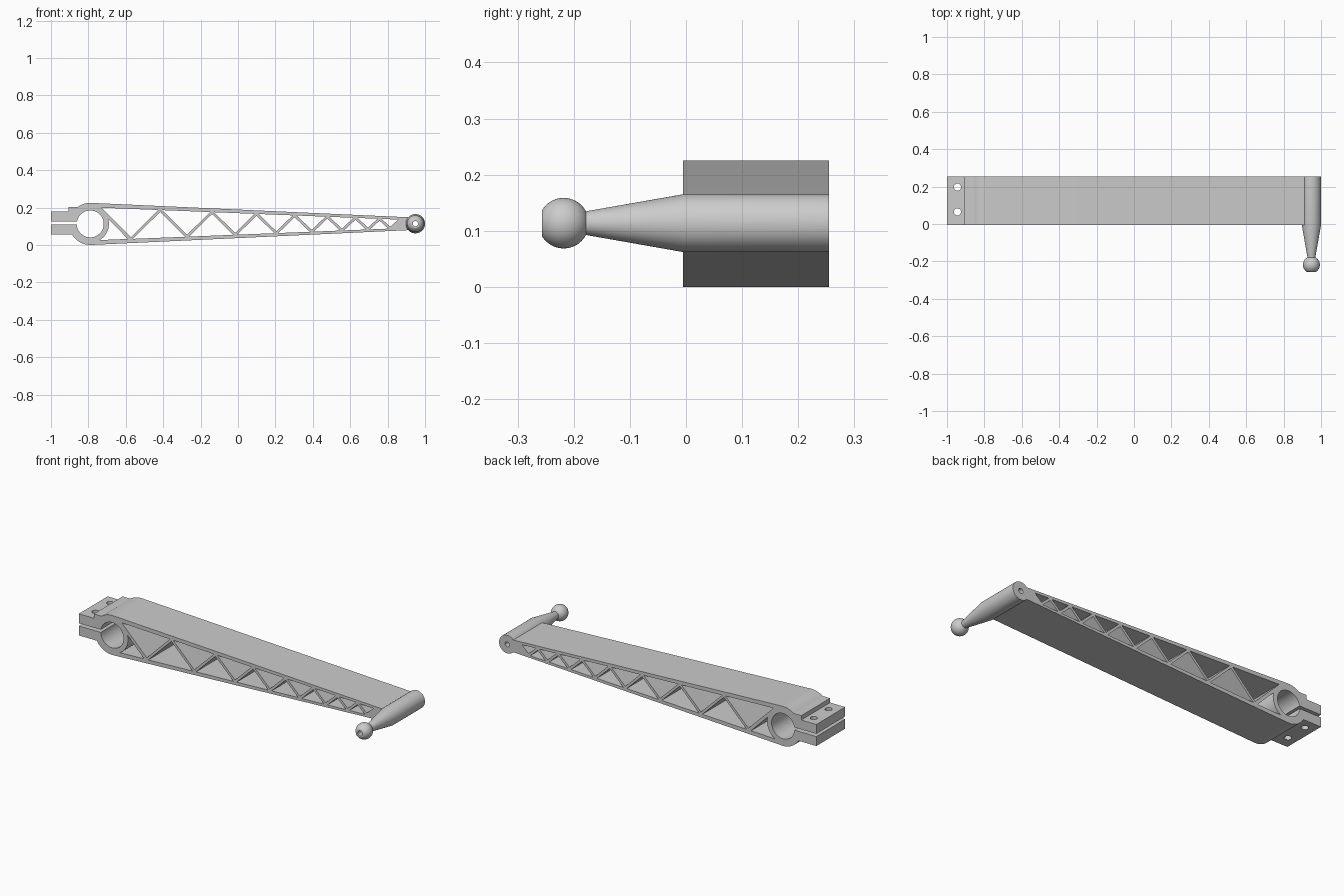
import bpy, bmesh
from math import sin, cos, radians, sqrt
from mathutils import Vector, Matrix

if "Cube" in bpy.data.objects:
    bpy.data.objects.remove(bpy.data.objects["Cube"])

ZC = 0.1125                 # centre height of the arm
Y0, Y1 = -0.005, 0.255      # front and back of the arm
CX = -0.79                  # clamp bore centre
BX, BR = 0.9485, 0.0515     # pin boss centre and radius


def arc(cx, cz, r, a0, a1, n):
    return [(cx + r * cos(radians(a0 + (a1 - a0) * i / n)),
             cz + r * sin(radians(a0 + (a1 - a0) * i / n))) for i in range(n + 1)]


def half(x):                # outer half height of the tapered arm
    return 0.1125 - 0.0458 * (x + 0.79)


def inner(x, side):         # inner edge of the top (+1) or bottom (-1) chord
    return ZC + side * (half(x) - (0.0235 - 0.0058 * (x + 0.79)))


def pocket(a, b, c, t):     # triangle with its two sides moved in by t, base a-c kept
    ac, ab, cb = (c - a).normalized(), (b - a).normalized(), (b - c).normalized()
    mid = (-ab - cb).normalized()
    return [a + ac * t / sin(ac.angle(ab)),
            b + mid * t / sin(mid.angle(-ab)),
            c - ac * t / sin((-ac).angle(cb))]


def finish(obj):
    bpy.ops.object.select_all(action='DESELECT')
    obj.select_set(True)
    bpy.context.view_layer.objects.active = obj
    bpy.ops.object.shade_smooth_by_angle(angle=radians(30))


def mesh_object(name, bm):
    me = bpy.data.meshes.new(name)
    bm.to_mesh(me)
    bm.free()
    obj = bpy.data.objects.new(name, me)
    bpy.context.collection.objects.link(obj)
    return obj


# arm outline: split clamp jaws, ring, tapered beam, seat for the boss
outline = [(-1, 0.178), (-0.905, 0.178), (-0.905, 0.203)]
outline += arc(CX, ZC, 0.1125, 126.4, 87.4, 12)
outline += arc(BX, ZC + 0.001, BR - 0.0005, 137.5, 222.5, 12)
outline += arc(CX, ZC, 0.1125, 272.6, 210.7, 16)
outline += [(-1, 0.055), (-1, 0.109)]
outline += arc(CX, ZC, 0.072, 182.8, 530.4, 64)
outline += [(-1, 0.1245)]
loops = [outline]

# zigzag truss: pockets between diagonals that shrink toward the tip
T = 0.0072
xs, step = [-0.74], 0.168
while xs[-1] + step < 0.9:
    xs.append(xs[-1] + step)
    step *= 0.926
pts = [Vector((x, inner(x, 1 if i % 2 == 0 else -1))) for i, x in enumerate(xs)]
for a, b, c in zip(pts, pts[1:], pts[2:]):
    loops.append(pocket(a, b, c, T))
loops.append(arc(CX, ZC, 0.1, 15, -60, 12) + [(xs[1] - 0.017, inner(xs[1], -1))])

cu = bpy.data.curves.new("truss_arm", 'CURVE')
cu.dimensions = '2D'
cu.fill_mode = 'BOTH'
cu.extrude = (Y1 - Y0) / 2
for loop in loops:
    sp = cu.splines.new('POLY')
    sp.points.add(len(loop) - 1)
    for p, co in zip(sp.points, loop):
        p.co = (co[0], co[1], 0, 1)
    sp.use_cyclic_u = True
curve_obj = bpy.data.objects.new("arm_profile", cu)
bpy.context.collection.objects.link(curve_obj)
bpy.context.view_layer.update()
bm = bmesh.new()
bm.from_mesh(curve_obj.to_mesh())
bpy.data.objects.remove(curve_obj)
bmesh.ops.remove_doubles(bm, verts=bm.verts, dist=1e-5)
bmesh.ops.transform(bm, verts=bm.verts, matrix=Matrix.Translation((0, (Y0 + Y1) / 2, 0))
                    @ Matrix.Rotation(radians(90), 4, 'X'))
bmesh.ops.recalc_face_normals(bm, faces=bm.faces)
arm = mesh_object("truss_arm", bm)

# two bolt holes through the clamp jaws
bm = bmesh.new()
for y in (0.065, 0.197):
    bmesh.ops.create_cone(bm, cap_ends=True, segments=32, radius1=0.019, radius2=0.019,
                          depth=0.4, matrix=Matrix.Translation((-0.944, y, ZC)))
cutter = mesh_object("bolt_hole_cutter", bm)
cutter.hide_render = True
mod = arm.modifiers.new("bolt_holes", 'BOOLEAN')
mod.operation = 'DIFFERENCE'
mod.solver = 'EXACT'
mod.object = cutter
bpy.context.view_layer.objects.active = arm
bpy.ops.object.modifier_apply(modifier=mod.name)
bpy.data.objects.remove(cutter)
finish(arm)

# lathed pin: boss, cone and truncated ball with a bore along the axis
R, BY, HOLE = 0.045, -0.218, 0.014
profile = [(HOLE, Y1), (BR, Y1), (BR, Y0)]
profile += [(r, y) for y, r in arc(BY, 0, R, 28, 150, 24)]
profile += [(HOLE, BY - R * cos(radians(30)))]
N = 64
bm = bmesh.new()
rings = [[bm.verts.new((BX + r * cos(radians(360 * k / N)), y,
                        ZC + 0.001 + r * sin(radians(360 * k / N)))) for k in range(N)]
         for r, y in profile]
for r0, r1 in zip(rings, rings[1:] + rings[:1]):
    for k in range(N):
        j = (k + 1) % N
        bm.faces.new((r0[k], r0[j], r1[j], r1[k]))
bmesh.ops.recalc_face_normals(bm, faces=bm.faces)
finish(mesh_object("ball_pin", bm))
